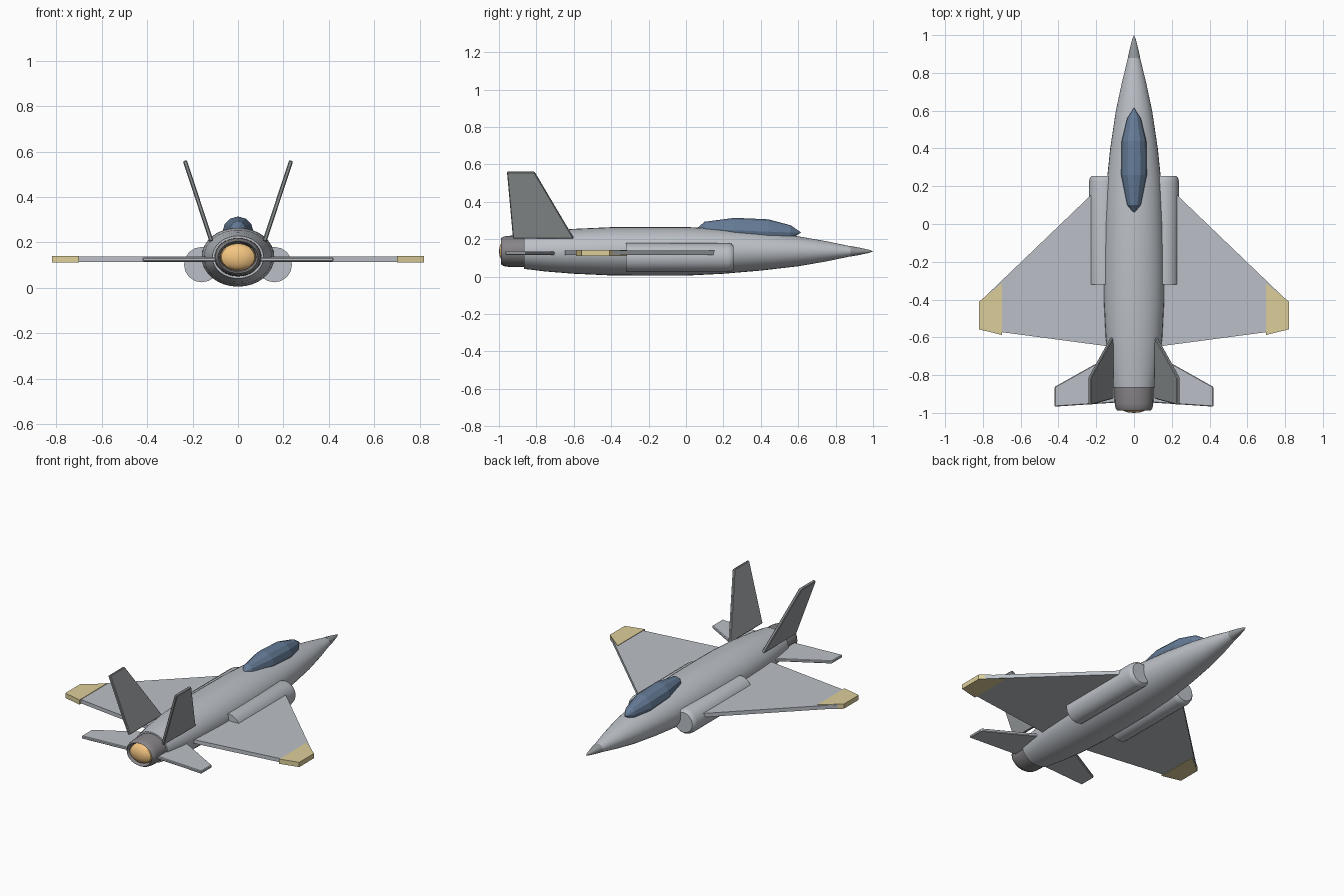
import bpy, bmesh, math
from mathutils import Vector

if "Cube" in bpy.data.objects:
    bpy.data.objects.remove(bpy.data.objects["Cube"])


def paint(name, rgb):
    m = bpy.data.materials.new(name)
    m.diffuse_color = (*rgb, 1)
    m.use_nodes = True
    m.node_tree.nodes["Principled BSDF"].inputs["Base Color"].default_value = m.diffuse_color
    return m


GREY = paint("hull_grey", (0.50, 0.53, 0.57))
DARK = paint("dark_grey", (0.30, 0.32, 0.33))
METAL = paint("nozzle_metal", (0.24, 0.23, 0.24))
GLASS = paint("canopy_blue", (0.13, 0.20, 0.31))
GOLD = paint("tip_gold", (0.72, 0.62, 0.32))
GLOW = paint("exhaust_orange", (0.90, 0.56, 0.22))


def finish(bm, name, mat, angle=None):
    bmesh.ops.recalc_face_normals(bm, faces=bm.faces)
    me = bpy.data.meshes.new(name)
    bm.to_mesh(me)
    bm.free()
    ob = bpy.data.objects.new(name, me)
    bpy.context.collection.objects.link(ob)
    me.materials.append(mat)
    if angle:
        bpy.ops.object.select_all(action='DESELECT')
        ob.select_set(True)
        bpy.context.view_layer.objects.active = ob
        bpy.ops.object.shade_smooth_by_angle(angle=math.radians(angle))
    return ob


def loft(name, sections, mat, sides=32, cx=0.0, angle=35):
    """Skin elliptical rings along y; each section is (y, rx, rz, centre z)."""
    bm = bmesh.new()
    rings = []
    for y, rx, rz, cz in sections:
        if rx == 0:
            rings.append([bm.verts.new((cx, y, cz))])
        else:
            rings.append([bm.verts.new((cx + rx * math.cos(t), y, cz + rz * math.sin(t)))
                          for t in (2 * math.pi * i / sides for i in range(sides))])
    for a, b in zip(rings, rings[1:]):
        for i in range(sides):
            j = (i + 1) % sides
            quad = [a[i % len(a)], a[j % len(a)], b[j % len(b)], b[i % len(b)]]
            bm.faces.new(list(dict.fromkeys(quad)))
    for r in (rings[0], rings[-1]):
        if len(r) > 1:
            bm.faces.new(r)
    return finish(bm, name, mat, angle)


def plate(name, corners, thick, mat, bevel=0.0):
    """Flat panel of given thickness, centred on its corner points."""
    bm = bmesh.new()
    pts = [Vector(c) for c in corners]
    n = (pts[1] - pts[0]).cross(pts[2] - pts[0]).normalized() * thick / 2
    top = [bm.verts.new(p + n) for p in pts]
    low = [bm.verts.new(p - n) for p in pts]
    bm.faces.new(top)
    bm.faces.new(low[::-1])
    for i in range(len(pts)):
        j = (i + 1) % len(pts)
        bm.faces.new((top[i], low[i], low[j], top[j]))
    if bevel:
        bmesh.ops.bevel(bm, geom=bm.edges[:], offset=bevel, segments=1, affect='EDGES')
    return finish(bm, name, mat)


CZ = 0.135

# Fuselage and nose cone
loft("fuselage", [(y, rx, rz, CZ) for y, rx, rz in [
    (-0.865, 0.113, 0.094), (-0.75, 0.132, 0.108), (-0.6, 0.150, 0.120), (-0.4, 0.160, 0.129),
    (-0.2, 0.161, 0.130), (0.0, 0.157, 0.130), (0.2, 0.147, 0.120), (0.4, 0.126, 0.103),
    (0.6, 0.096, 0.080), (0.75, 0.064, 0.054), (0.88, 0.032, 0.027)]], GREY)
loft("nose_cone", [(0.88, 0.033, 0.028, CZ), (0.93, 0.022, 0.019, CZ),
                   (0.98, 0.009, 0.008, CZ), (1.0, 0, 0, CZ)], DARK)

# Engine nozzle with a recessed lip, and the glowing exhaust dome
loft("nozzle", [(-0.90, 0.07, 0.058, CZ), (-0.975, 0.080, 0.064, CZ), (-0.988, 0.088, 0.071, CZ),
                (-0.975, 0.098, 0.079, CZ), (-0.95, 0.102, 0.083, CZ), (-0.86, 0.104, 0.085, CZ)], METAL)
loft("exhaust_glow", [(-1.0, 0, 0, CZ), (-0.997, 0.032, 0.024, CZ), (-0.989, 0.056, 0.043, CZ),
                      (-0.977, 0.073, 0.056, CZ), (-0.96, 0.078, 0.060, CZ)], GLOW)

# Faceted canopy
loft("canopy", [(0.055, 0, 0, 0.255), (0.10, 0.036, 0.038, 0.255), (0.26, 0.068, 0.067, 0.247),
                (0.44, 0.065, 0.066, 0.240), (0.56, 0.036, 0.038, 0.236), (0.615, 0, 0, 0.236)],
     GLASS, sides=12, angle=None)

for s, side in ((1, "right"), (-1, "left")):
    # Air intake pods
    loft("intake_" + side, [(-0.32, 0.078, 0.078, 0.102), (0.225, 0.078, 0.078, 0.102),
                            (0.245, 0.073, 0.073, 0.102), (0.255, 0.063, 0.063, 0.102)],
         GREY, sides=16, cx=s * 0.16)
    # Main wings and gold tips
    wz = 0.126
    plate("wing_" + side, [(s * 0.08, 0.295, wz), (s * 0.81, -0.405, wz),
                           (s * 0.81, -0.558, wz), (s * 0.08, -0.655, wz)], 0.024, GREY)
    plate("wing_tip_" + side, [(s * 0.70, -0.315, wz), (s * 0.82, -0.41, wz),
                               (s * 0.82, -0.558, wz), (s * 0.70, -0.587, wz)], 0.030, GOLD)
    # Tailplanes
    plate("tailplane_" + side, [(s * 0.06, -0.66, 0.125), (s * 0.42, -0.862, 0.125),
                                (s * 0.42, -0.967, 0.125), (s * 0.06, -0.943, 0.125)],
          0.018, GREY, 0.004)
    # Canted tail fins
    plate("fin_" + side, [(s * 0.117, -0.60, 0.205), (s * 0.234, -0.81, 0.560),
                          (s * 0.234, -0.957, 0.560), (s * 0.117, -0.925, 0.205)],
          0.018, DARK, 0.004)
